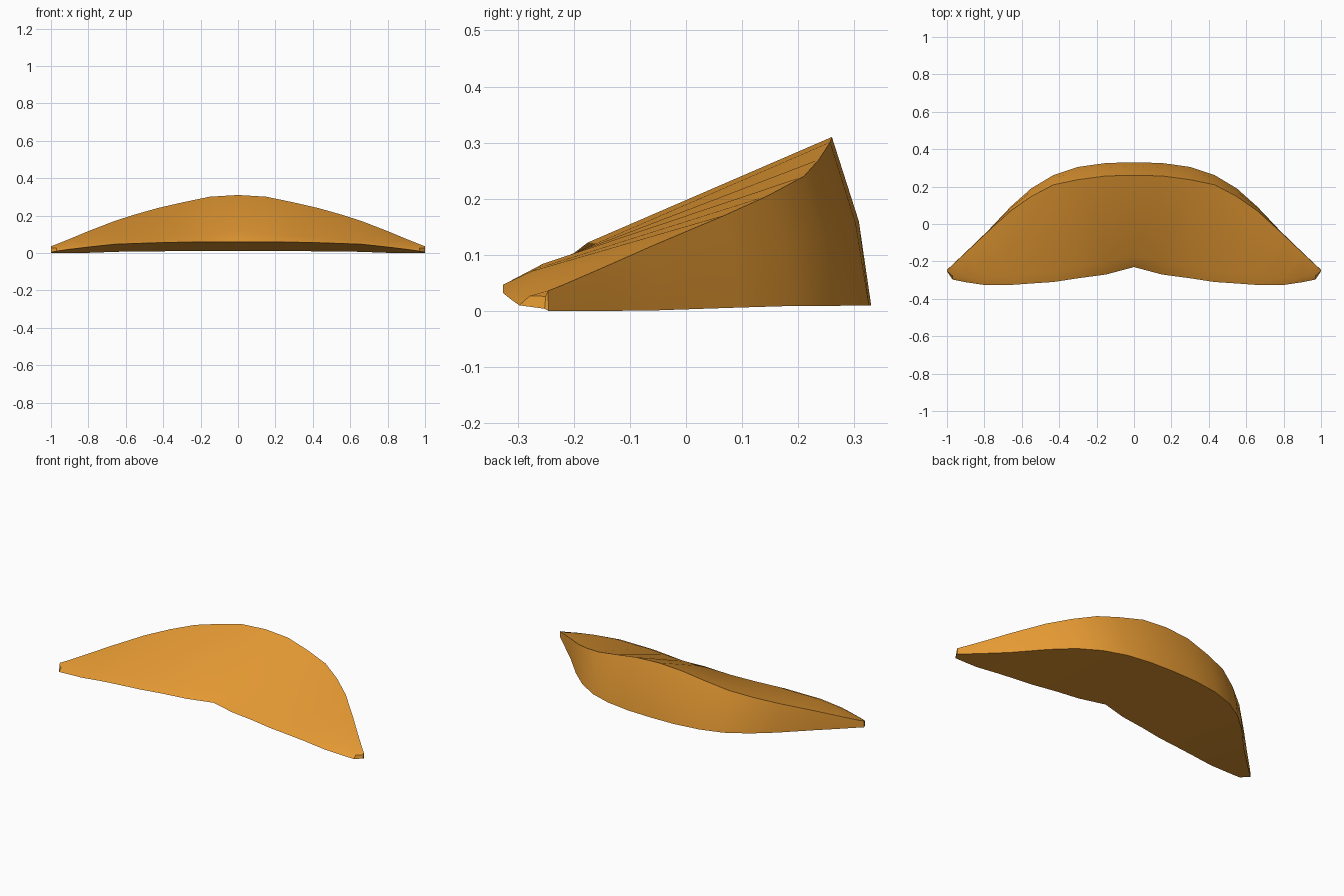
import bpy, bmesh, math

if "Cube" in bpy.data.objects:
    bpy.data.objects.remove(bpy.data.objects["Cube"])

# Half-span cross-sections: x, lip (y,z), bend (y,z), ridge (y,z), back bottom edge (y,z)
SECTIONS = [
    (0.00, (-.230, .060), (-.175, .122), (.260, .310), (.330, .010)),
    (0.15, (-.270, .059), (-.200, .103), (.257, .301), (.326, .010)),
    (0.30, (-.290, .058), (-.228, .092), (.237, .270), (.305, .010)),
    (0.43, (-.310, .055), (-.255, .084), (.210, .240), (.262, .009)),
    (0.55, (-.318, .051), (-.265, .076), (.147, .206), (.190, .009)),
    (0.66, (-.326, .047), (-.275, .071), (.070, .171), (.092, .006)),
    (0.80, (-.326, .032), (-.285, .053), (-.058, .117), (-.056, .001)),
    (0.90, (-.311, .020), (-.285, .038), (-.153, .075), (-.151, .000)),
    (0.97, (-.297, .010), (-.278, .027), (-.218, .047), (-.217, .000)),
    (1.00, (-.252, .004), (-.250, .026), (-.246, .036), (-.245, .000)),
]

orange = bpy.data.materials.new("warm orange")
orange.diffuse_color = (0.78, 0.32, 0.033, 1)
orange.use_nodes = True
orange.node_tree.nodes["Principled BSDF"].inputs["Base Color"].default_value = orange.diffuse_color


def ring(bm, section):
    """One closed cross-section, with a slight bulge in the back wall."""
    x, lip, bend, ridge, base = section
    bulge = 0.013 * (1 - x)
    mid = ((ridge[0] + base[0]) / 2 + bulge, (ridge[1] + base[1]) / 2)
    return [bm.verts.new((x, y, z)) for y, z in (lip, bend, ridge, mid, base)]


# Curved wedge body: loft one half, close the tip, mirror the rest
bm = bmesh.new()
rings = [ring(bm, s) for s in SECTIONS]
for a, b in zip(rings, rings[1:]):
    for i in range(5):
        j = (i + 1) % 5
        bm.faces.new((a[i], b[i], b[j], a[j]))
bm.faces.new(rings[-1])
half = bm.verts[:] + bm.edges[:] + bm.faces[:]
bmesh.ops.mirror(bm, geom=half, axis='X', merge_dist=0.0005)
bmesh.ops.remove_doubles(bm, verts=bm.verts[:], dist=0.0005)
bmesh.ops.recalc_face_normals(bm, faces=bm.faces[:])

mesh = bpy.data.meshes.new("curved_wedge")
bm.to_mesh(mesh)
bm.free()
body = bpy.data.objects.new("curved_wedge", mesh)
bpy.context.collection.objects.link(body)
mesh.materials.append(orange)

# Smooth surfaces with a crisp ridge and rim
bpy.context.view_layer.objects.active = body
body.select_set(True)
bpy.ops.object.shade_smooth_by_angle(angle=math.radians(35))
